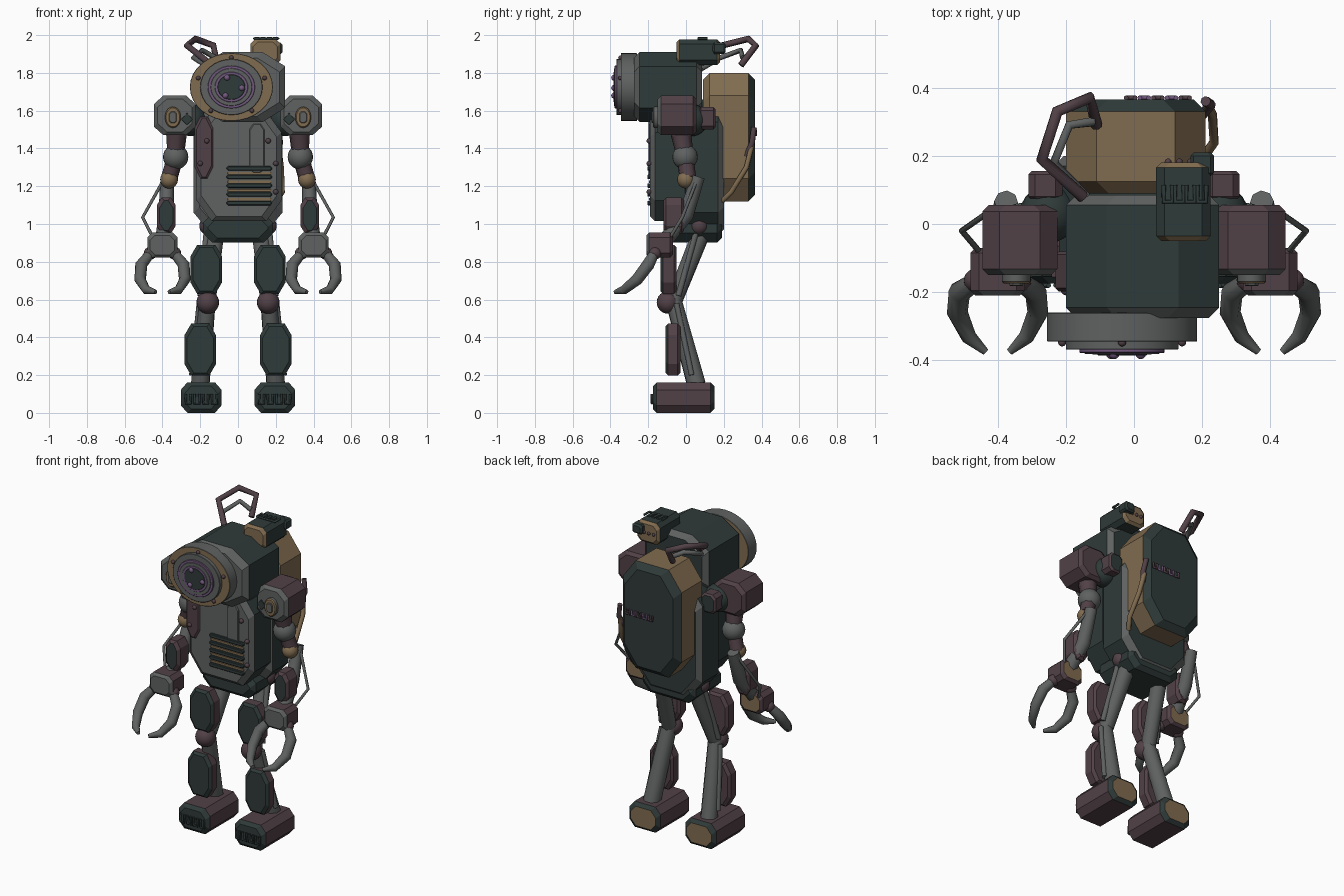
import bpy, math
from mathutils import Vector

if "Cube" in bpy.data.objects:
    bpy.data.objects.remove(bpy.data.objects["Cube"])


def material(name, rgb):
    m = bpy.data.materials.new(name)
    m.use_nodes = True
    m.diffuse_color = (*rgb, 1)
    m.node_tree.nodes["Principled BSDF"].inputs["Base Color"].default_value = (*rgb, 1)
    return m


GREEN = material("dark green", (0.028, 0.043, 0.041))
GREY = material("steel grey", (0.115, 0.12, 0.12))
MAROON = material("maroon", (0.083, 0.053, 0.063))
TAN = material("tan", (0.22, 0.15, 0.08))
PURPLE = material("purple", (0.17, 0.10, 0.21))


def outline(x, z, w, h, cut, inset):
    """Octagon with cut corners, or an ellipse when cut is None."""
    w, h = w - inset, h - inset
    if cut is None:
        turn = [2 * math.pi * i / 32 for i in range(32)]
        return [(x + w * math.cos(a), z + h * math.sin(a)) for a in turn]
    cx, cz = cut
    quarter = [(w, h - cz), (w - cx, h)]
    pts = quarter + [(-a, b) for a, b in reversed(quarter)]
    pts += [(-a, -b) for a, b in pts]
    return [(x + a, z + b) for a, b in pts]


def block(name, x, z, w, h, cut, y0, y1, bevel, front, side, back, fbevel=None, bbevel=None):
    """Outline in xz carried from y0 to y1 with bevelled ends, coloured by zone."""
    zones = [front, fbevel or side, side, bbevel or side, back]
    rings = [(y0, bevel), (y0 + bevel, 0), (y1 - bevel, 0), (y1, bevel)]
    verts, n = [], 0
    for y, inset in rings:
        ring = outline(x, z, w, h, cut, inset)
        n = len(ring)
        verts += [(a, y, b) for a, b in ring]
    faces, zone = [tuple(range(n))], [0]
    for r in range(3):
        for i in range(n):
            j = (i + 1) % n
            faces.append((r * n + i, r * n + n + i, r * n + n + j, r * n + j))
            zone.append(r + 1)
    faces.append(tuple(reversed(range(3 * n, 4 * n))))
    zone.append(4)
    me = bpy.data.meshes.new(name)
    me.from_pydata(verts, [], faces)
    mats = list(dict.fromkeys(zones))
    for m in mats:
        me.materials.append(m)
    for p, k in zip(me.polygons, zone):
        p.material_index = mats.index(zones[k])
    me.update()
    ob = bpy.data.objects.new(name, me)
    bpy.context.collection.objects.link(ob)
    return ob


def ball(name, pos, r, mat):
    bpy.ops.mesh.primitive_uv_sphere_add(segments=20, ring_count=12, radius=r, location=pos)
    ob = bpy.context.object
    ob.name = name
    ob.data.materials.append(mat)
    bpy.ops.object.shade_smooth()


def tube(name, pts, radii, mat):
    cu = bpy.data.curves.new(name, "CURVE")
    cu.dimensions = "3D"
    cu.bevel_depth = 1
    cu.bevel_resolution = 2
    cu.use_fill_caps = True
    sp = cu.splines.new("POLY")
    sp.points.add(len(pts) - 1)
    for i, p in enumerate(pts):
        sp.points[i].co = (*p, 1)
        sp.points[i].radius = radii[i] if isinstance(radii, (list, tuple)) else radii
    cu.materials.append(mat)
    bpy.context.collection.objects.link(bpy.data.objects.new(name, cu))


def hook(name, pos, leg, mat):
    """Small U-shaped handle."""
    p, d, w = Vector(pos), Vector(leg), Vector((0.013, 0, 0))
    tube(name, [p - w + d, p - w, p + w, p + w + d], 0.007, mat)


# head
block("head", 0.025, 1.725, 0.225, 0.185, (0.12, 0.075), -0.275, 0.085, 0.03,
      GREY, GREEN, GREEN, GREY, GREY)
# eye, built as stacked discs
EX, EZ = -0.035, 1.725
eye = [("eye_rim", 0.22, 0.18, -0.345, TAN, GREY),
       ("eye_barrel", 0.165, 0.148, -0.368, GREY, GREY),
       ("eye_outer_ring", 0.125, 0.113, -0.378, PURPLE, PURPLE),
       ("eye_groove", 0.11, 0.1, -0.381, GREY, GREY),
       ("eye_inner_ring", 0.088, 0.08, -0.383, PURPLE, PURPLE),
       ("eye_lens", 0.073, 0.067, -0.385, GREEN, GREEN)]
for name, w, h, y, face, edge in eye:
    block(name, EX, EZ, w, h, None, y, -0.26, 0.002, face, edge, TAN)
for i in range(5):
    a = math.radians(90 + 72 * i)
    ball("rim_bolt", (EX + 0.185 * math.cos(a), -0.347, EZ + 0.155 * math.sin(a)), 0.012, MAROON)
for i in range(3):
    a = math.radians(115 + 120 * i)
    ball("lens_stud", (EX + 0.055 * math.cos(a), -0.38, EZ + 0.055 * math.sin(a)), 0.016, PURPLE)

# sensor box on the head
block("sensor_box", 0.145, 1.91, 0.08, 0.068, (0.025, 0.025), -0.05, 0.18, 0.015, TAN, GREEN, TAN, TAN, TAN)
for i in range(4):
    x = 0.1 + 0.033 * i
    hook("sensor_handle", (x, 0.065, 1.982), (0, 0.05, 0), GREEN)
    ball("sensor_stud", (x, 0.182, 1.91), 0.01, MAROON)
block("sensor_clip", 0.2, 1.93, 0.035, 0.03, (0.01, 0.01), 0.14, 0.21, 0.01, GREEN, GREEN, GREEN)

# bent antennas
tube("antenna_large", [(-0.15, 0.08, 1.85), (-0.27, 0.19, 1.945), (-0.225, 0.33, 1.98),
                       (-0.13, 0.37, 1.945), (-0.11, 0.29, 1.84)], 0.018, MAROON)
tube("antenna_small", [(-0.14, 0.08, 1.82), (-0.235, 0.18, 1.88), (-0.19, 0.29, 1.92),
                       (-0.12, 0.3, 1.88)], 0.014, GREY)

# torso
block("torso_front", 0.005, 1.305, 0.225, 0.29, (0.08, 0.11), -0.19, 0.02, 0.025,
      GREY, GREEN, GREEN, GREY)
block("torso_back", 0, 1.3, 0.235, 0.36, (0.1, 0.12), -0.02, 0.2, 0.03,
      GREY, GREEN, GREEN, GREY, GREY)
block("collar", 0.02, 1.56, 0.16, 0.1, (0.05, 0.05), -0.16, 0.1, 0.02, GREY, GREY, GREY)
block("pelvis", 0, 0.98, 0.185, 0.078, (0.05, 0.05), -0.11, 0.19, 0.025, GREEN, GREEN, GREEN)
block("chest_plate", -0.18, 1.405, 0.05, 0.165, (0.03, 0.06), -0.198, -0.08, 0.01, MAROON, MAROON, MAROON)
block("chest_panel", 0.1, 1.4, 0.04, 0.13, (0.02, 0.03), -0.197, -0.18, 0.004, GREY, GREY, GREY)
for x, z in [(-0.165, 1.44), (-0.2, 1.32), (0.16, 1.44), (0.2, 1.32), (0.2, 1.17)]:
    ball("chest_bolt", (x, -0.195, z), 0.014, MAROON)
for i in range(5):
    z = 1.295 - 0.046 * i
    block("grille_bar", 0.06, z, 0.12, 0.012, (0.008, 0.008), -0.205, -0.18, 0.004, GREEN, GREEN, GREEN)
    if i:
        block("grille_slot", 0.06, z + 0.02, 0.115, 0.007, (0.003, 0.003), -0.195, -0.187, 0.001, TAN, TAN, TAN)

# backpack
block("backpack", 0.005, 1.46, 0.205, 0.34, (0.09, 0.12), 0.09, 0.365, 0.035,
      TAN, TAN, GREEN, TAN, GREEN)
for i in range(5):
    hook("backpack_handle", (-0.01 + 0.04 * i, 0.37, 1.47), (0, 0, 0.03), PURPLE if i % 2 else MAROON)
tube("backpack_hose", [(0.2, 0.19, 1.12), (0.235, 0.24, 1.17), (0.23, 0.32, 1.3), (0.215, 0.35, 1.42)], 0.014, TAN)
tube("backpack_rod", [(0.2, 0.32, 1.36), (0.225, 0.35, 1.43), (0.21, 0.36, 1.51)], 0.015, MAROON)

for s, tag in ((1, "left_"), (-1, "right_")):
    def at(*p):
        return (s * p[0], p[1], p[2])

    # shoulder
    ball(tag + "shoulder_joint", at(0.25, 0.03, 1.55), 0.085, GREEN)
    block(tag + "shoulder_mount", s * 0.26, 1.56, 0.05, 0.06, (0.02, 0.02), 0.07, 0.155, 0.01, MAROON, MAROON, GREEN)
    block(tag + "shoulder", s * 0.335, 1.575, 0.11, 0.105, (0.05, 0.045), -0.15, 0.055, 0.018,
          GREY, MAROON, MAROON, GREY)
    block(tag + "shoulder_ring", s * 0.345, 1.565, 0.042, 0.056, None, -0.175, -0.14, 0.006, TAN, GREY, GREY, TAN)
    block(tag + "shoulder_hub", s * 0.345, 1.565, 0.02, 0.03, (0.01, 0.01), -0.182, -0.16, 0.003, GREY, GREY, GREY)
    block(tag + "shoulder_mark", s * 0.27, 1.555, 0.03, 0.032, (0.029, 0.031), -0.155, -0.148, 0.001, GREEN, GREEN, GREEN)

    # arm
    tube(tag + "upper_arm", [at(0.325, -0.03, 1.5), at(0.33, -0.005, 1.36), at(0.365, 0.01, 1.24)],
         (0.058, 0.045, 0.045), MAROON)
    ball(tag + "arm_joint", at(0.33, -0.005, 1.355), 0.067, GREY)
    ball(tag + "elbow", at(0.365, 0, 1.235), 0.047, TAN)
    tube(tag + "forearm", [at(0.375, 0.065, 1.25), at(0.38, 0, 1.05), at(0.4, -0.12, 0.9)], (0.035, 0.042, 0.04), GREY)
    block(tag + "forearm_guard", s * 0.38, 1.045, 0.05, 0.095, (0.025, 0.04), -0.12, -0.01, 0.015,
          GREEN, MAROON, MAROON)
    tube(tag + "arm_rod", [at(0.39, 0.06, 1.24), at(0.505, -0.02, 1.035), at(0.42, -0.12, 0.87)], 0.009, GREY)

    # hand with two claws
    block(tag + "hand", s * 0.4, 0.888, 0.08, 0.066, (0.025, 0.025), -0.21, -0.07, 0.015, GREY, MAROON, TAN, GREY)
    for k in (-1, 1):
        ball(tag + "claw_joint", at(0.4 + k * 0.065, -0.165, 0.845), 0.034, MAROON)
        tube(tag + "claw", [at(0.4 + k * 0.06, -0.165, 0.85), at(0.4 + k * 0.112, -0.2, 0.785),
                            at(0.4 + k * 0.118, -0.26, 0.705), at(0.4 + k * 0.085, -0.33, 0.65),
                            at(0.4 + k * 0.035, -0.375, 0.64)],
             (0.026, 0.033, 0.031, 0.024, 0.011), GREY)

    # leg
    ball(tag + "hip", at(0.155, 0.07, 0.99), 0.05, MAROON)
    tube(tag + "thigh", [at(0.115, 0.1, 1.0), at(0.16, -0.06, 0.6)], (0.05, 0.045), GREY)
    tube(tag + "thigh_piston", [at(0.165, 0.06, 0.98), at(0.2, -0.04, 0.62)], 0.016, GREY)
    block(tag + "thigh_guard", s * 0.168, 0.76, 0.083, 0.13, (0.035, 0.06), -0.135, -0.05, 0.014,
          GREEN, MAROON, MAROON, GREEN)
    ball(tag + "knee", at(0.16, -0.095, 0.585), 0.06, MAROON)
    tube(tag + "shin", [at(0.16, -0.07, 0.61), at(0.2, 0.055, 0.15)], (0.045, 0.052), GREY)
    tube(tag + "shin_piston", [at(0.205, -0.05, 0.58), at(0.245, 0.03, 0.2)], 0.015, GREY)
    block(tag + "shin_guard", s * 0.2, 0.335, 0.083, 0.137, (0.035, 0.06), -0.108, -0.03, 0.014,
          GREEN, MAROON, MAROON, GREEN)

    # foot
    block(tag + "foot", s * 0.195, 0.081, 0.108, 0.081, (0.035, 0.04), -0.175, 0.15, 0.02,
          GREEN, MAROON, TAN, GREEN, GREEN)
    for i in range(4):
        hook(tag + "toe_bar", at(0.125 + 0.046 * i, -0.18, 0.05), (0, 0, 0.05), GREEN)

# smooth round parts, keep flat parts crisp
bpy.ops.object.select_all(action="DESELECT")
for ob in bpy.context.scene.objects:
    if ob.type == "MESH" and len(ob.data.polygons) > 60:
        ob.select_set(True)
        bpy.context.view_layer.objects.active = ob
bpy.ops.object.shade_smooth_by_angle(angle=math.radians(30))
